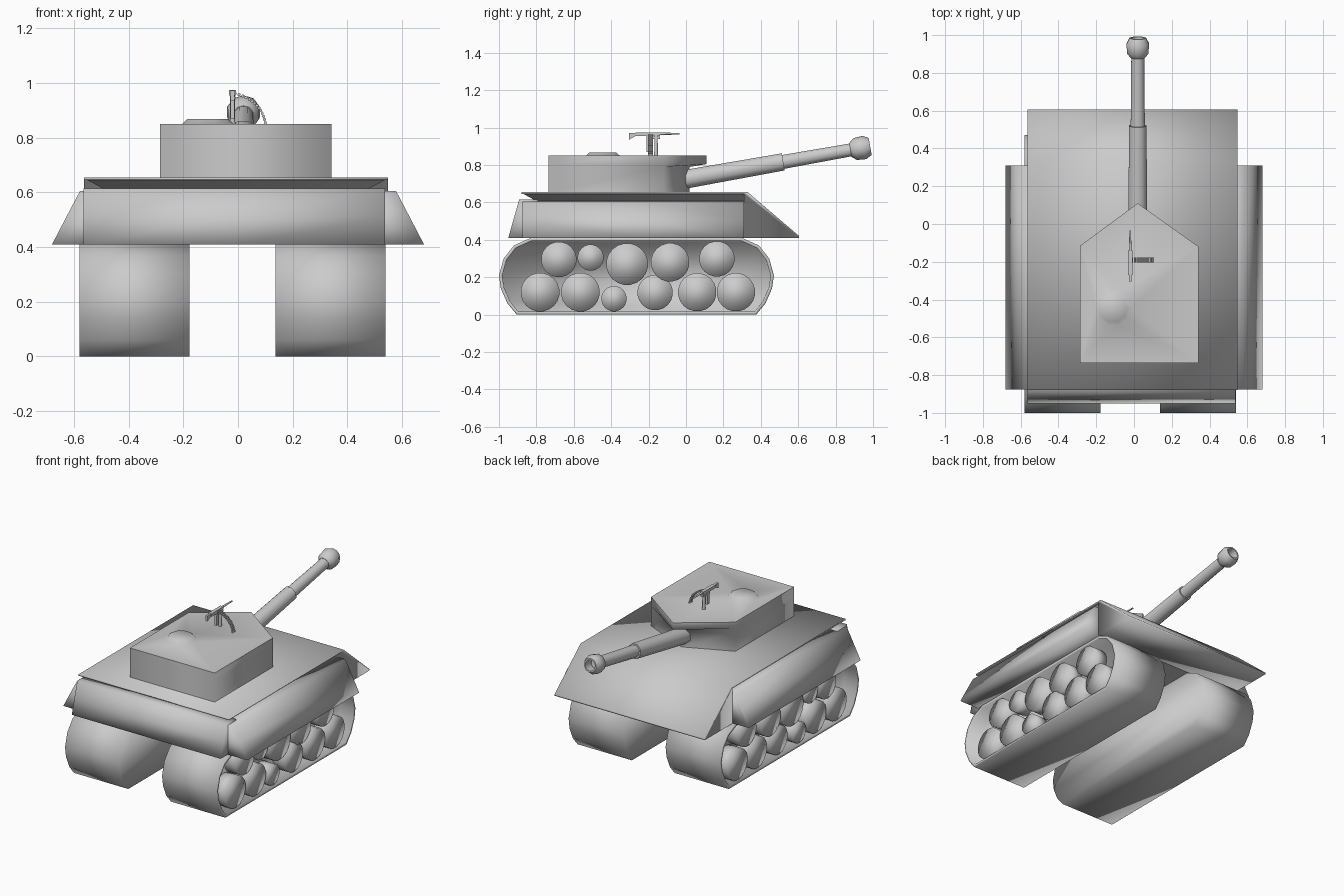
import bpy, bmesh, math
from mathutils import Vector, Matrix

cube = bpy.data.objects.get("Cube")
if cube:
    bpy.data.objects.remove(cube, do_unlink=True)

CX = -0.02  # middle line of the running gear
SOFT = 180  # smoothing angle that keeps no edge sharp

paint = bpy.data.materials.new("plain grey")
paint.use_nodes = True
GREY = (0.6, 0.6, 0.6, 1)
paint.diffuse_color = GREY
paint.node_tree.nodes["Principled BSDF"].inputs["Base Color"].default_value = GREY


def finish(name, bm, angle=40):
    bmesh.ops.recalc_face_normals(bm, faces=bm.faces)
    mesh = bpy.data.meshes.new(name)
    bm.to_mesh(mesh)
    bm.free()
    mesh.materials.append(paint)
    obj = bpy.data.objects.new(name, mesh)
    bpy.context.collection.objects.link(obj)
    bpy.ops.object.select_all(action='DESELECT')
    obj.select_set(True)
    bpy.context.view_layer.objects.active = obj
    bpy.ops.object.shade_smooth_by_angle(angle=math.radians(angle))
    return obj


def loft(bm, rings, caps=True):
    """Skin equal rings of points, with end caps if wanted; returns the last cap."""
    loops = [[bm.verts.new(p) for p in ring] for ring in rings]
    n = len(loops[0])
    for a, b in zip(loops, loops[1:]):
        for i in range(n):
            j = (i + 1) % n
            bm.faces.new((a[i], a[j], b[j], b[i]))
    if caps:
        bm.faces.new(loops[0][::-1])
        return bm.faces.new(loops[-1])


def slab(name, profile, xs, angle=40):
    """Side profile of (y, z) points stretched across x."""
    bm = bmesh.new()
    loft(bm, [[(x, y, z) for y, z in profile] for x in xs])
    return finish(name, bm, angle)


def tube(name, start, end, stations, sides=8, angle=50):
    """Turned part: stations are (distance along the axis, radius)."""
    start, end = Vector(start), Vector(end)
    turn = (end - start).normalized().to_track_quat('Z', 'Y').to_matrix()
    rings = []
    for d, r in stations:
        ring = []
        for i in range(sides):
            t = 2 * math.pi * (i + 0.5) / sides
            ring.append(start + turn @ Vector((r * math.cos(t), r * math.sin(t), d)))
        rings.append(ring)
    bm = bmesh.new()
    loft(bm, rings)
    return finish(name, bm, angle)


def box(name, centre, size):
    bm = bmesh.new()
    bmesh.ops.create_cube(bm, size=1, matrix=Matrix.Translation(centre) @ Matrix.Diagonal((*size, 1)))
    return finish(name, bm)


# Tracks: rounded ends mirrored about the middle, outer side hollowed out
end = [(-0.905, 0), (-0.955, 0.06), (-0.99, 0.14), (-1.0, 0.21), (-0.975, 0.3), (-0.92, 0.37), (-0.83, 0.41)]
outline = end + [(-0.53 - y, z) for y, z in reversed(end)]
wheels = [(-0.68, 0.295, 0.095), (-0.51, 0.305, 0.07), (-0.315, 0.27, 0.112),
          (-0.085, 0.28, 0.103), (0.165, 0.298, 0.095), (-0.78, 0.12, 0.104),
          (-0.565, 0.12, 0.104), (-0.385, 0.085, 0.068), (-0.165, 0.118, 0.095),
          (0.06, 0.12, 0.103), (0.267, 0.12, 0.103)]
for side, label in ((1, "left"), (-1, "right")):
    bm = bmesh.new()
    inner, outer = CX + side * 0.158, CX + side * 0.56
    face = loft(bm, [[(x, y, z) for y, z in outline] for x in (inner, outer)])
    bmesh.ops.recalc_face_normals(bm, faces=bm.faces)
    bmesh.ops.inset_individual(bm, faces=[face], thickness=0.018)
    bmesh.ops.inset_individual(bm, faces=[face], thickness=0.001, depth=-0.1)
    finish(label + "_track", bm, SOFT)
    for n, (y, z, r) in enumerate(wheels):
        tube(f"{label}_wheel_{n + 1}", (outer - side * 0.11, y, z), (outer, y, z),
             [(0, r), (0.1, r)], 20, SOFT)

# Deck plate running down into the sloping tail
slab("deck", [(-0.88, 0.645), (-0.88, 0.655), (0.33, 0.655), (0.605, 0.42),
              (0.605, 0.41), (0.31, 0.41), (0.31, 0.645)], (-0.563, 0.549), SOFT)

# Hull core, flaring out under the rim of the deck
bm = bmesh.new()
loft(bm, [[(x0, y0, z), (x1, y0, z), (x1, 0.312, z), (x0, 0.312, z)]
          for x0, x1, y0, z in ((-0.48, 0.466, -0.8, 0.41), (-0.48, 0.466, -0.8, 0.607),
                                (-0.56, 0.546, -0.877, 0.65))])
finish("hull_core", bm)

# Softly shaded nose plate and side skirts, ending below the rim
slab("front_plate", [(-0.95, 0.41), (-0.922, 0.51), (-0.892, 0.615), (-0.79, 0.615), (-0.79, 0.41)],
     (-0.565, -0.015, 0.537), SOFT)
for side, root, label in ((1, 0.46, "left"), (-1, 0.475, "right")):
    section = [(root, 0.41), (root, 0.605), (0.578, 0.605), (0.628, 0.51), (0.68, 0.41)]
    bm = bmesh.new()
    loft(bm, [[(side * x, y, z) for x, z in section] for y in (-0.875, -0.28, 0.31)])
    finish(label + "_skirt", bm, SOFT)


# Five-sided turret whose peak overhangs the gun
def turret_ring(z, peak):
    return [(-0.285, -0.735, z), (0.342, -0.735, z), (0.342, -0.12, z), (0.02, peak, z), (-0.285, -0.115, z)]


bm = bmesh.new()
loft(bm, [turret_ring(0.65, 0.02), turret_ring(0.79, 0.02), turret_ring(0.805, 0.11),
          turret_ring(0.85, 0.11)], caps=False)
finish("turret_wall", bm, 95)

# Turret roof blending into a low round hatch
bm = bmesh.new()
hatch = [[(-0.11 + r * math.cos(i * math.pi / 5), -0.445 + r * math.sin(i * math.pi / 5), z)
          for i in range(10)] for r, z in ((0.095, 0.85), (0.075, 0.868))]
loft(bm, hatch)
bm.faces.ensure_lookup_table()
bmesh.ops.delete(bm, geom=[bm.faces[-2]], context='FACES_ONLY')
corners = [bm.verts.new(p) for p in turret_ring(0.85, 0.11)]
for i in range(5):
    bm.edges.new((corners[i - 1], corners[i]))
rim = [e for e in bm.edges if all(abs(v.co.z - 0.85) < 0.001 for v in e.verts)]
bmesh.ops.triangle_fill(bm, use_beauty=True, edges=rim, normal=(0, 0, 1))
finish("turret_roof", bm, SOFT)

# Main gun in two steps with a bulbous muzzle and a bore
breech, tip = (0.02, -0.12, 0.703), (0.02, 0.99, 0.9)
tube("gun_sleeve", breech, tip, [(0, 0.055), (0.65, 0.05)])
tube("gun_barrel", breech, tip, [(0.6, 0.041), (1.04, 0.037)])
tube("muzzle", breech, tip, [(1.015, 0.038), (1.04, 0.059), (1.09, 0.063), (1.122, 0.046),
                             (1.122, 0.036), (1.06, 0.034)], 10)

# Roof machine gun on its post
GX = -0.02
tube("mount_post", (GX, -0.16, 0.845), (GX, -0.16, 0.96), [(0, 0.011), (0.11, 0.009)])
box("mount_bracket", (GX, -0.175, 0.945), (0.02, 0.07, 0.012))
box("gun_receiver", (GX, -0.205, 0.964), (0.024, 0.13, 0.02))
tube("light_barrel", (GX, -0.15, 0.967), (GX, -0.03, 0.967), [(0, 0.007), (0.115, 0.005)])
slab("shoulder_stock", [(-0.305, 0.935), (-0.305, 0.972), (-0.26, 0.972), (-0.26, 0.96)],
     (GX - 0.007, GX + 0.007))
box("grip", (GX, -0.2, 0.915), (0.014, 0.022, 0.09))

# Ammunition belt drooping to the roof: a row of small rounds
a, b, c = Vector((-0.01, -0.19, 0.962)), Vector((0.085, -0.19, 0.935)), Vector((0.1, -0.19, 0.855))
ROUNDS = 14
for i in range(ROUNDS):
    t = i / (ROUNDS - 1)
    p = a * (1 - t) ** 2 + b * 2 * t * (1 - t) + c * t ** 2
    tube(f"belt_round_{i + 1}", p - Vector((0, 0.013, 0)), p + Vector((0, 0.013, 0)),
         [(0, 0.006), (0.026, 0.006)], 6)
